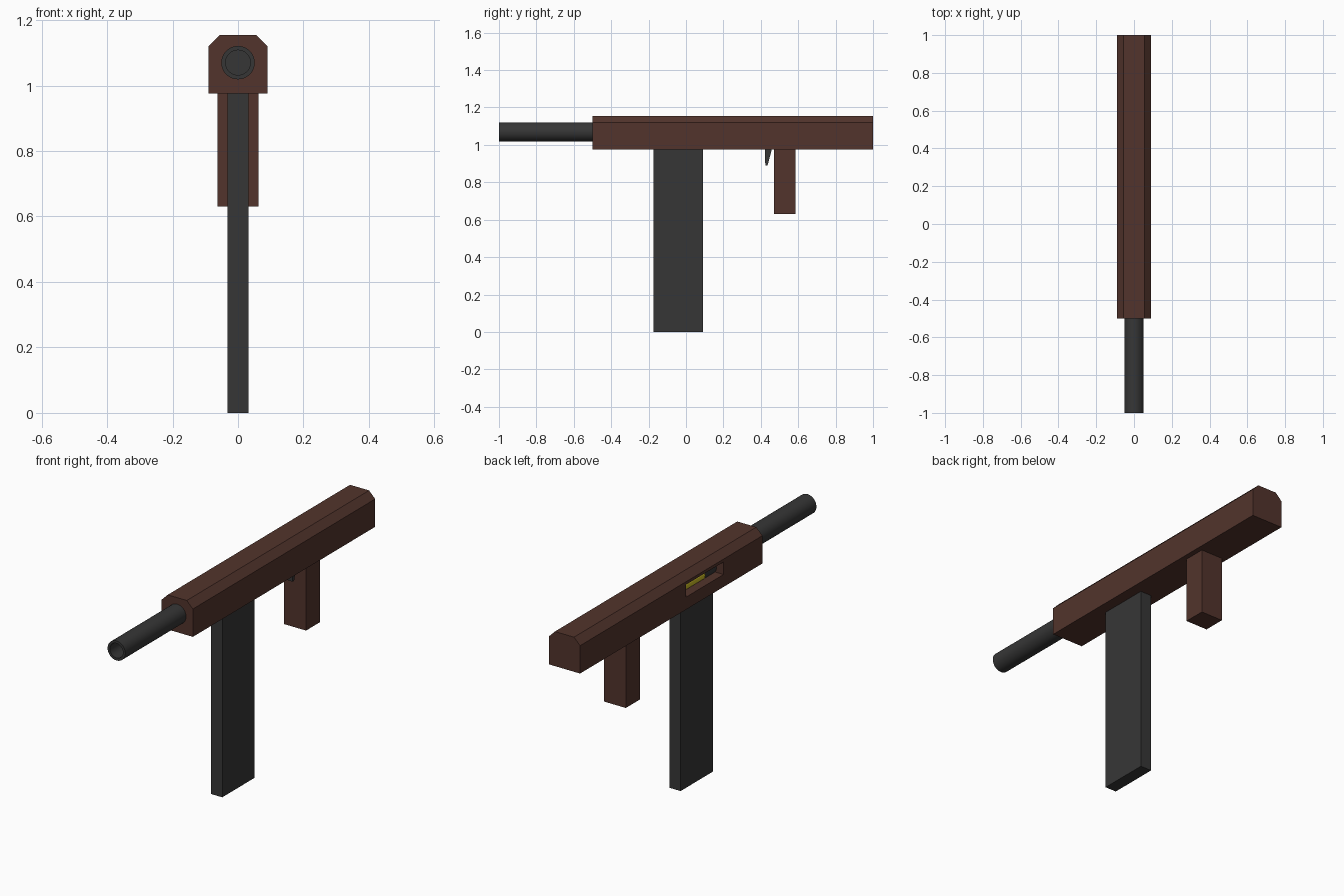
import bpy, bmesh, math

cube = bpy.data.objects.get("Cube")
if cube:
    bpy.data.objects.remove(cube, do_unlink=True)


def material(name, rgb):
    m = bpy.data.materials.new(name)
    m.use_nodes = True
    m.diffuse_color = (*rgb, 1)
    m.node_tree.nodes["Principled BSDF"].inputs["Base Color"].default_value = (*rgb, 1)
    return m


WOOD = material("dark brown", (0.085, 0.034, 0.025))
STEEL = material("dark grey", (0.037, 0.037, 0.037))
BRASS = material("brass yellow", (0.6, 0.5, 0.02))


def finish(name, bm, mat):
    bmesh.ops.recalc_face_normals(bm, faces=bm.faces)
    me = bpy.data.meshes.new(name)
    bm.to_mesh(me)
    bm.free()
    me.materials.append(mat)
    ob = bpy.data.objects.new(name, me)
    bpy.context.collection.objects.link(ob)
    return ob


def prism(name, points, offset, mat):
    """Extrude a flat outline of 3D points by an offset vector."""
    bm = bmesh.new()
    face = bm.faces.new([bm.verts.new(p) for p in points])
    ext = bmesh.ops.extrude_face_region(bm, geom=[face])["geom"]
    bmesh.ops.translate(bm, vec=offset,
                        verts=[v for v in ext if isinstance(v, bmesh.types.BMVert)])
    return finish(name, bm, mat)


def box(name, x0, x1, y0, y1, z0, z1, mat):
    return prism(name, [(x0, y0, z0), (x1, y0, z0), (x1, y1, z0), (x0, y1, z0)],
                 (0, 0, z1 - z0), mat)


def lathe(name, profile, x, z, mat, steps=48):
    """Spin a (radius, y) profile about an axis parallel to y."""
    bm = bmesh.new()
    verts = [bm.verts.new((x + r, y, z)) for r, y in profile]
    edges = [bm.edges.new(pair) for pair in zip(verts, verts[1:])]
    bmesh.ops.spin(bm, geom=verts + edges, cent=(x, 0, z), axis=(0, 1, 0),
                   angle=2 * math.pi, steps=steps)
    bmesh.ops.remove_doubles(bm, verts=bm.verts, dist=1e-5)
    ob = finish(name, bm, mat)
    bpy.ops.object.select_all(action="DESELECT")
    ob.select_set(True)
    bpy.context.view_layer.objects.active = ob
    bpy.ops.object.shade_smooth_by_angle(angle=math.radians(35))
    return ob


# Receiver: box section with chamfered top corners
half = [(0.09, 0.975), (0.09, 1.12), (0.055, 1.155)]
outline = half + [(-x, z) for x, z in reversed(half)]
receiver = prism("receiver", [(x, -0.5, z) for x, z in outline], (0, 1.5, 0), WOOD)

# Ejection port cut into one side of the receiver
cutter = box("port_cutter", -0.2, 0.0, -0.18, 0.13, 1.04, 1.105, WOOD)
cutter.hide_render = True
cutter.hide_set(True)
cut = receiver.modifiers.new("port", "BOOLEAN")
cut.object = cutter
cut.operation = "DIFFERENCE"
cut.solver = "EXACT"
bpy.context.view_layer.update()
cut_mesh = bpy.data.meshes.new_from_object(
    receiver.evaluated_get(bpy.context.evaluated_depsgraph_get()))
receiver.modifiers.clear()
receiver.data = cut_mesh
bpy.data.objects.remove(cutter, do_unlink=True)

# Barrel with a hollow bore, running back into the port
lathe("barrel", [(0, -0.07), (0.051, -0.07), (0.051, -1.0), (0.038, -1.0),
                 (0.038, -0.55), (0, -0.55)], 0, 1.07, STEEL)

# Cartridge lying in the port
lathe("cartridge", [(0, 0.129), (0.028, 0.129), (0.028, -0.069), (0, -0.069)],
      -0.035, 1.07, BRASS, 24)

# Magazine and grip
box("magazine", -0.032, 0.032, -0.175, 0.09, 0, 0.98, STEEL)
box("grip", -0.063, 0.063, 0.47, 0.585, 0.63, 0.98, WOOD)

# Tapered trigger
prism("trigger", [(-0.018, 0.422, 0.98), (-0.018, 0.46, 0.98),
                  (-0.018, 0.436, 0.89), (-0.018, 0.424, 0.89)], (0.036, 0, 0), STEEL)
